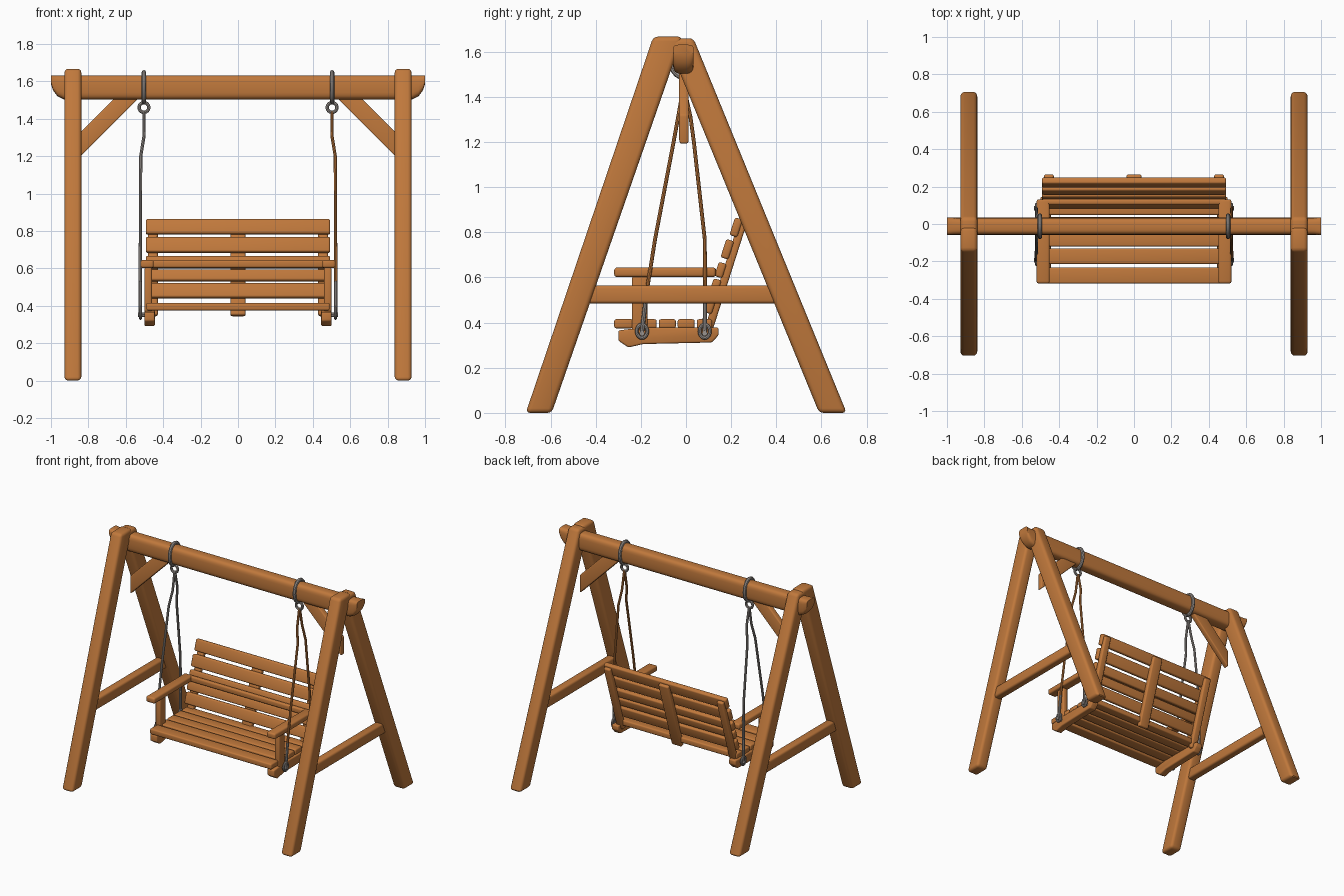
import bpy, bmesh, math
from mathutils import Vector

if "Cube" in bpy.data.objects:
    bpy.data.objects.remove(bpy.data.objects["Cube"])


def material(name, col):
    m = bpy.data.materials.new(name)
    m.diffuse_color = (*col, 1)
    m.use_nodes = True
    m.node_tree.nodes["Principled BSDF"].inputs["Base Color"].default_value = m.diffuse_color
    return m


WOOD = material("warm wood", (0.53, 0.19, 0.045))
STEEL = material("grey steel", (0.33, 0.30, 0.28))


def finish(ob, mat, bevel=0.0):
    ob.data.materials.clear()
    ob.data.materials.append(mat)
    bpy.ops.object.select_all(action='DESELECT')
    ob.select_set(True)
    bpy.context.view_layer.objects.active = ob
    if bevel:
        b = ob.modifiers.new("soft edges", 'BEVEL')
        b.width, b.segments, b.limit_method = bevel, 3, 'ANGLE'
        bpy.ops.object.modifier_apply(modifier=b.name)
    bpy.ops.object.shade_smooth_by_angle(angle=math.radians(40))
    return ob


def loft(name, rings, mat, bevel=0.0):
    """Skin closed rings of equal point count and cap both ends."""
    bm = bmesh.new()
    vs = [[bm.verts.new(p) for p in r] for r in rings]
    n = len(vs[0])
    for a, b in zip(vs, vs[1:]):
        for i in range(n):
            bm.faces.new((a[i], a[(i + 1) % n], b[(i + 1) % n], b[i]))
    bm.faces.new(vs[0])
    bm.faces.new(vs[-1])
    bmesh.ops.recalc_face_normals(bm, faces=bm.faces)
    me = bpy.data.meshes.new(name)
    bm.to_mesh(me)
    bm.free()
    ob = bpy.data.objects.new(name, me)
    bpy.context.collection.objects.link(ob)
    return finish(ob, mat, bevel)


def prism_x(name, pts, x0, x1, bevel):
    return loft(name, [[(x, y, z) for y, z in pts] for x in (x0, x1)], WOOD, bevel)


def prism_y(name, pts, y0, y1, bevel):
    return loft(name, [[(x, y, z) for x, z in pts] for y in (y0, y1)], WOOD, bevel)


def box(name, centre, size, tilt=0.0, bevel=0.01):
    hx, hy, hz = (s / 2 for s in size)
    ob = prism_x(name, [(-hy, -hz), (hy, -hz), (hy, hz), (-hy, hz)], -hx, hx, bevel)
    ob.location = centre
    ob.rotation_euler.x = tilt
    return ob


def tube(name, pts, r, mat, cyclic=False):
    cu = bpy.data.curves.new(name, 'CURVE')
    cu.dimensions, cu.bevel_depth, cu.bevel_resolution = '3D', r, 2
    cu.use_fill_caps = True
    sp = cu.splines.new('POLY')
    sp.points.add(len(pts) - 1)
    for p, q in zip(sp.points, pts):
        p.co = (*q, 1)
    sp.use_cyclic_u = cyclic
    ob = bpy.data.objects.new(name, cu)
    bpy.context.collection.objects.link(ob)
    bpy.ops.object.select_all(action='DESELECT')
    ob.select_set(True)
    bpy.context.view_layer.objects.active = ob
    bpy.ops.object.convert(target='MESH')
    return finish(bpy.context.object, mat)


def ring(name, c, u, v, r, mat=STEEL, n=24):
    """Wire ring about c spanned by the half-axis vectors u and v."""
    c, u, v = Vector(c), Vector(u), Vector(v)
    pts = [c + u * math.cos(2 * math.pi * i / n) + v * math.sin(2 * math.pi * i / n)
           for i in range(n)]
    return tube(name, pts, r, mat, True)


# Top beam: rounded section, undercut ends
def beam_ring(x, low, n=28):
    out = []
    for i in range(n):
        a = 2 * math.pi * i / n
        c, s = math.cos(a), math.sin(a)
        y = math.copysign(abs(c) ** 0.55, c) * 0.046 - 0.012
        z = (low + 1.632) / 2 + math.copysign(abs(s) ** 0.55, s) * (1.632 - low) / 2
        out.append((x, y, z))
    return out


ends = [(1.0, 1.585), (0.988, 1.55), (0.965, 1.52), (0.93, 1.503)]
stations = [(-x, z) for x, z in ends] + ends[::-1]
loft("top_beam", [beam_ring(x, z) for x, z in stations], WOOD)

for s, side in ((-1, "left"), (1, "right")):
    # A-frame
    prism_x(f"{side}_front_leg", [(-0.71, 0), (-0.595, 0), (-0.015, 1.667), (-0.145, 1.667)],
            s * 0.838, s * 0.928, 0.02)
    prism_x(f"{side}_back_leg", [(0.59, 0), (0.712, 0), (0.033, 1.66), (-0.09, 1.66)],
            s * 0.838, s * 0.928, 0.02)
    prism_x(f"{side}_cross_bar", [(-0.46, 0.485), (0.41, 0.485), (0.40, 0.565), (-0.46, 0.565)],
            s * 0.853, s * 0.913, 0.014)
    prism_y(f"{side}_brace", [(s * 0.85, 1.19), (s * 0.85, 1.32), (s * 0.64, 1.53), (s * 0.51, 1.53)],
            -0.03, 0.012, 0.008)

    # Beam hanger and eye
    ring(f"{side}_beam_hanger", (s * 0.503, -0.012, 1.568), (0, 0.057, 0), (0, 0, 0.08), 0.012)
    ring(f"{side}_hanger_eye", (s * 0.503, -0.012, 1.46), (0.026, 0, 0), (0, 0, 0.026), 0.009)

    # Ropes: the right pair is brown with grey lower ends
    ropes = {"front": [(-0.012, 1.44), (-0.035, 1.31), (-0.055, 1.2), (-0.137, 0.77), (-0.175, 0.53), (-0.195, 0.36)],
             "back": [(-0.008, 1.44), (0.02, 1.31), (0.035, 1.2), (0.083, 0.77), (0.085, 0.53), (0.083, 0.36)]}
    xs = (0.503, 0.502, 0.52, 0.522, 0.523, 0.523)
    for end, path in ropes.items():
        pts = [(s * x, y, z) for x, (y, z) in zip(xs, path)]
        tube(f"{side}_{end}_rope", pts[:5], 0.0085, WOOD if s > 0 else STEEL)
        tube(f"{side}_{end}_rope_end", pts[4:], 0.0095, STEEL)
        y = path[-1][0]
        ring(f"{side}_{end}_rope_eye", (s * 0.521, y, 0.362), (0, 0.023, 0), (0, 0, 0.03), 0.008)
        tube(f"{side}_{end}_bolt", [(s * 0.47, y, 0.352), (s * 0.535, y, 0.352)], 0.012, STEEL)

    # Seat side: rail, arm post, armrest
    prism_x(f"{side}_seat_rail",
            [(-0.30, 0.365), (-0.30, 0.32), (-0.255, 0.29), (-0.19, 0.305), (0.115, 0.312),
             (0.145, 0.345), (0.145, 0.378), (0.0, 0.378), (-0.2, 0.378)],
            s * 0.445, s * 0.5, 0.008)
    box(f"{side}_arm_post", (s * 0.48, -0.205, 0.475), (0.04, 0.07, 0.26))
    box(f"{side}_armrest", (s * 0.486, -0.093, 0.623), (0.07, 0.45, 0.042), bevel=0.012)

# Seat slats
for i, (a, b) in enumerate([(-0.318, -0.232), (-0.214, -0.13), (-0.12, -0.045),
                            (-0.037, 0.038), (0.048, 0.115)]):
    box(f"seat_slat_{i + 1}", (0, (a + b) / 2, 0.395), (0.98, b - a, 0.04), bevel=0.009)

# Backrest slats and posts, leaning back
LEAN = -0.31
for i, (y, z, h) in enumerate([(0.222, 0.822, 0.082), (0.183, 0.725, 0.085), (0.153, 0.633, 0.066),
                               (0.131, 0.562, 0.062), (0.108, 0.48, 0.08)]):
    box(f"back_slat_{i + 1}", (0, y, z), (0.985, 0.036, h), LEAN)
for x, w, name in ((-0.455, 0.052, "left"), (0, 0.08, "centre"), (0.455, 0.052, "right")):
    box(f"{name}_back_post", (x, 0.172, 0.594), (w, 0.036, 0.52), LEAN)
# Rear rail joining the armrests
box("armrest_rail", (0, 0.118, 0.623), (0.99, 0.03, 0.04))
